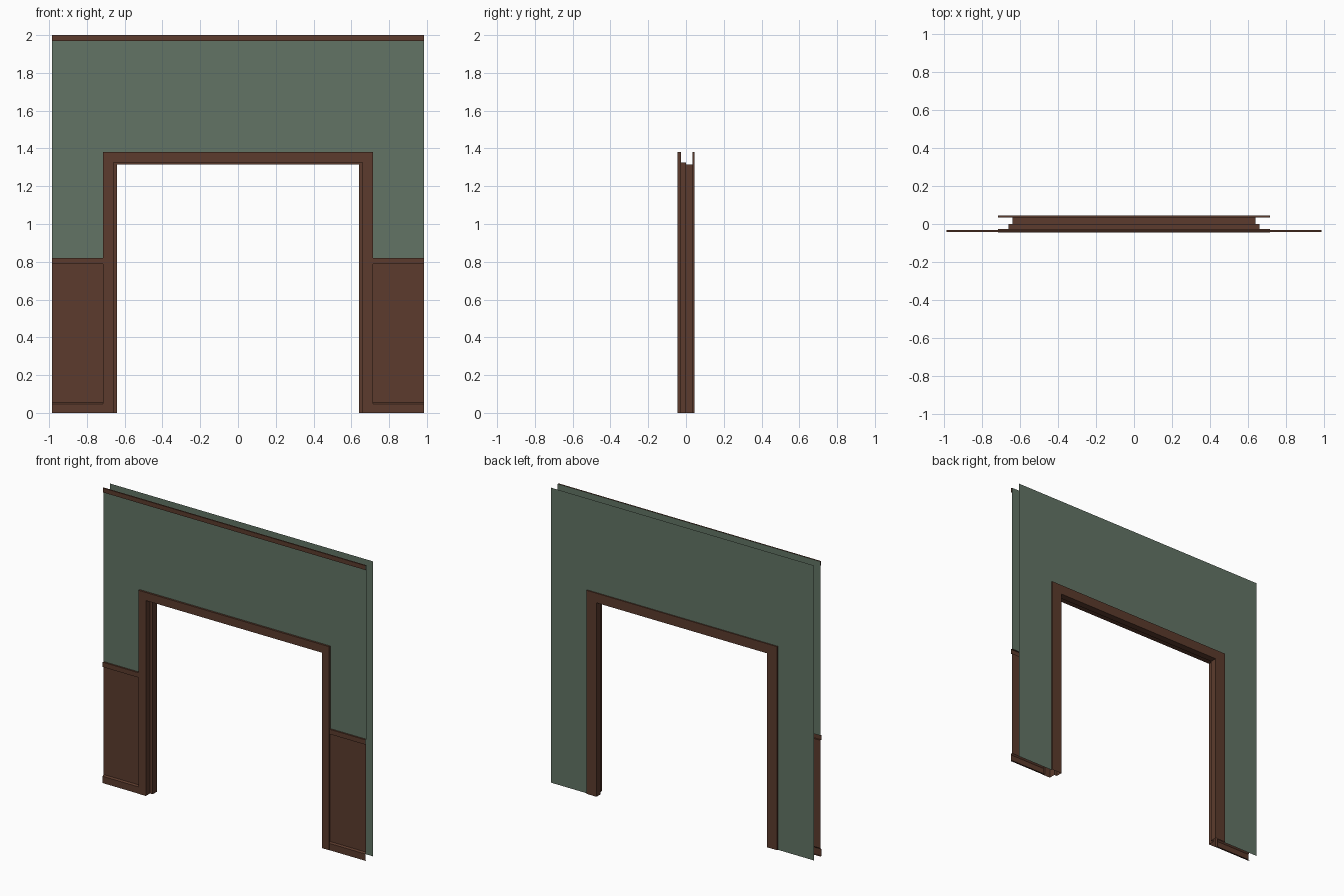
import bpy
import bmesh

if "Cube" in bpy.data.objects:
    bpy.data.objects.remove(bpy.data.objects["Cube"])


def material(name, color):
    mat = bpy.data.materials.new(name)
    mat.use_nodes = True
    mat.diffuse_color = color
    mat.node_tree.nodes["Principled BSDF"].inputs["Base Color"].default_value = color
    return mat


green = material("muted green paint", (0.122, 0.175, 0.130, 1))
brown = material("dark brown wood", (0.106, 0.044, 0.026, 1))


def build(name, rows, mat):
    """Join neighbouring rows of points with quads."""
    bm = bmesh.new()
    rows = [[bm.verts.new(p) for p in row] for row in rows]
    for a, b in zip(rows, rows[1:]):
        for j in range(len(a) - 1):
            bm.faces.new((a[j], b[j], b[j + 1], a[j + 1]))
    mesh = bpy.data.meshes.new(name)
    bm.to_mesh(mesh)
    bm.free()
    mesh.materials.append(mat)
    obj = bpy.data.objects.new(name, mesh)
    bpy.context.collection.objects.link(obj)


def arch(name, profile, mat, base=0.0):
    """Sweep (y, half width, height) points around the doorway."""
    build(name, [[(-w, y, base), (-w, y, h), (w, y, h), (w, y, base)]
                 for y, w, h in profile], mat)


def moulding(name, profile, x0, x1, mat):
    """Run an open (y, z) profile from x0 to x1."""
    build(name, [[(x1, y, z), (x0, y, z)] for y, z in reversed(profile)], mat)


HALF, TOP = 0.985, 2.0          # wall size
CASE_W, CASE_H = 0.715, 1.38    # outer edge of door casing
STEP_W, STEP_H = 0.66, 1.325    # wide part of opening
OPEN_W, OPEN_H = 0.64, 1.315    # narrow part of opening
RAIL = 0.82                     # top of wainscot
FRONT, BACK = -0.045, 0.045

# Wall sheets
arch("front_wall", [(-0.032, HALF, TOP), (-0.032, CASE_W, CASE_H)], green, RAIL)
arch("back_wall", [(0.037, CASE_W, CASE_H), (0.037, HALF, TOP)], green)

# Door casings and stepped lining
arch("front_casing", [(-0.027, CASE_W, CASE_H), (FRONT, CASE_W, CASE_H),
                      (FRONT, STEP_W, STEP_H)], brown)
arch("door_lining", [(FRONT, STEP_W, STEP_H), (0, STEP_W, STEP_H),
                     (0, OPEN_W, OPEN_H), (BACK, OPEN_W, OPEN_H)], brown)
arch("back_casing", [(BACK, OPEN_W, OPEN_H), (BACK, CASE_W, CASE_H),
                     (0.035, CASE_W, CASE_H)], brown)

# Wainscot with baseboard, recessed panel and chair rail
wainscot = [(-0.032, 0), (-0.043, 0), (-0.043, 0.046), (-0.034, 0.055),
            (-0.034, 0.787), (-0.043, 0.787), (-0.043, RAIL), (-0.032, RAIL)]
moulding("right_wainscot", wainscot, -HALF, -CASE_W, brown)
moulding("left_wainscot", wainscot, CASE_W, HALF, brown)

# Trim along the top of the wall
moulding("top_trim", [(-0.032, 1.97), (-0.041, 1.97), (-0.041, TOP), (-0.032, TOP)],
         -HALF, HALF, brown)
